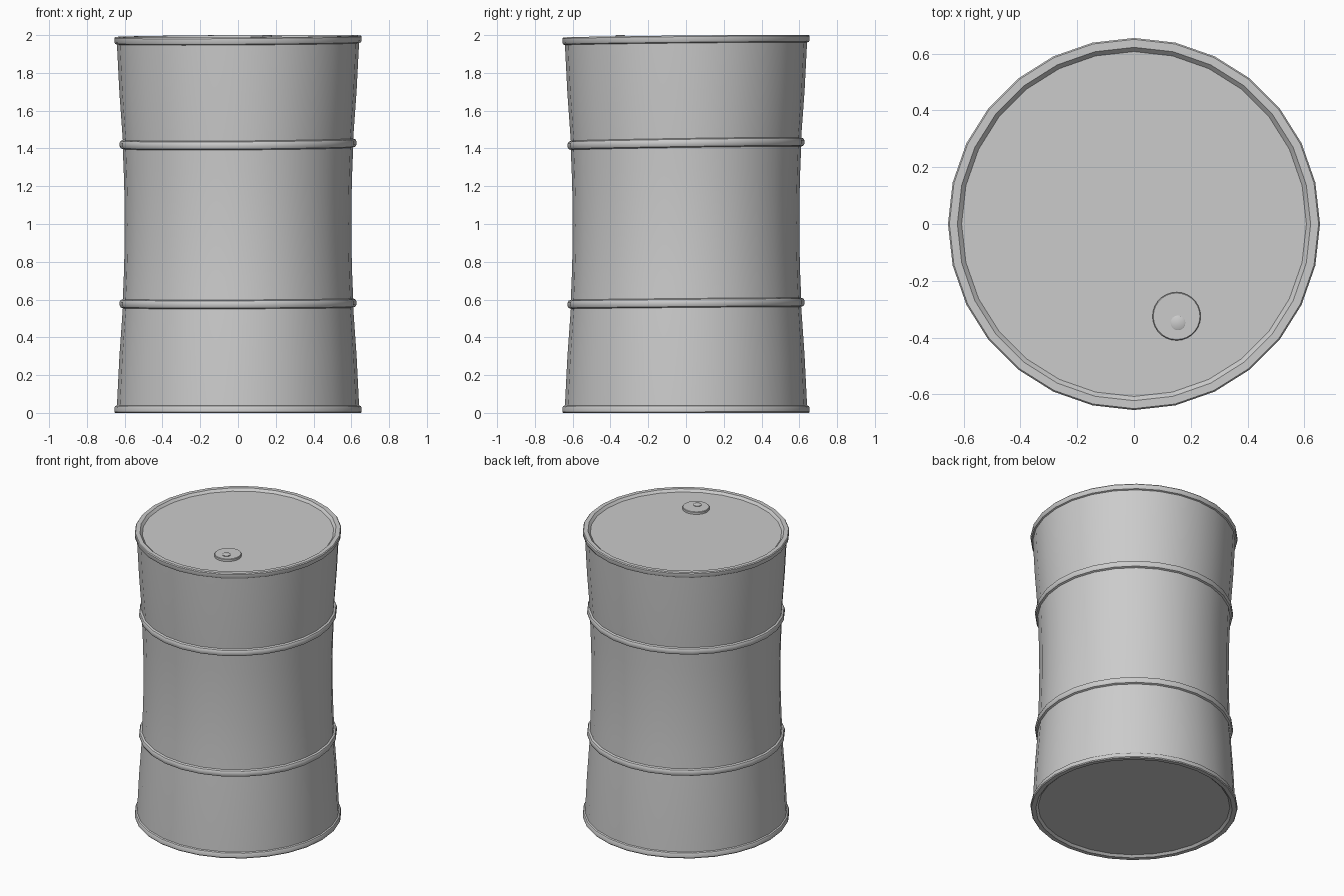
import bpy, bmesh, math

if "Cube" in bpy.data.objects:
    bpy.data.objects.remove(bpy.data.objects["Cube"])


def slope(z):
    """Slight lean of the horizontal rings (x slope, y slope) at height z."""
    keys = [(0.0, 0.0, 0.0), (0.58, 0.003, 0.009), (1.43, 0.007, 0.015), (2.1, 0.006, 0.009)]
    for (z0, a0, b0), (z1, a1, b1) in zip(keys, keys[1:]):
        if z <= z1:
            t = max(0, (z - z0) / (z1 - z0))
            return a0 + (a1 - a0) * t, b0 + (b1 - b0) * t
    return keys[-1][1:]


def lathe(name, profile, sides, cx=0.0, cy=0.0):
    """Revolve (radius, z) points about a vertical axis and cap both ends."""
    bm = bmesh.new()
    rings = []
    for r, z in profile:
        ring = []
        for i in range(sides):
            a = 2 * math.pi * i / sides
            x, y = cx + r * math.cos(a), cy + r * math.sin(a)
            sx, sy = slope(z)
            ring.append(bm.verts.new((x, y, z + sx * x + sy * y)))
        rings.append(ring)
    for a, b in zip(rings, rings[1:]):
        for i in range(sides):
            j = (i + 1) % sides
            bm.faces.new((a[i], a[j], b[j], b[i]))
    bm.faces.new(rings[0][::-1])
    bm.faces.new(rings[-1])
    bmesh.ops.recalc_face_normals(bm, faces=bm.faces)
    mesh = bpy.data.meshes.new(name)
    bm.to_mesh(mesh)
    bm.free()
    obj = bpy.data.objects.new(name, mesh)
    bpy.context.collection.objects.link(obj)
    bpy.ops.object.select_all(action='DESELECT')
    obj.select_set(True)
    bpy.context.view_layer.objects.active = obj
    bpy.ops.object.shade_smooth_by_angle(angle=math.radians(35))
    return obj


def rib(z):
    """Raised hoop cross-section centred at height z."""
    return [(0.61, z - 0.024), (0.622, z - 0.019), (0.627, z - 0.009),
            (0.627, z + 0.009), (0.622, z + 0.019), (0.61, z + 0.024)]


# Waisted drum shell with rims, two hoops and recessed ends
drum = [(0.607, 0.014), (0.622, 0.0), (0.65, 0.0), (0.655, 0.006), (0.655, 0.026),
        (0.65, 0.036), (0.641, 0.04), (0.628, 0.3)]
drum += rib(0.58)
drum += [(0.605, 0.72), (0.601, 0.86), (0.6, 1.0), (0.601, 1.14), (0.605, 1.28)]
drum += rib(1.425)
drum += [(0.628, 1.7), (0.641, 1.954), (0.65, 1.958), (0.655, 1.967), (0.655, 1.988),
         (0.65, 1.994), (0.622, 1.994), (0.607, 1.978)]
lathe("drum_body", drum, 28)

# Filler cap disc on the lid
lathe("filler_cap", [(0.085, 1.97), (0.085, 1.992), (0.082, 1.995)], 28, 0.15, -0.325)

# Small stud on the cap
lathe("cap_stud", [(0.026, 1.985), (0.026, 2.0), (0.023, 2.002)], 16, 0.155, -0.348)
